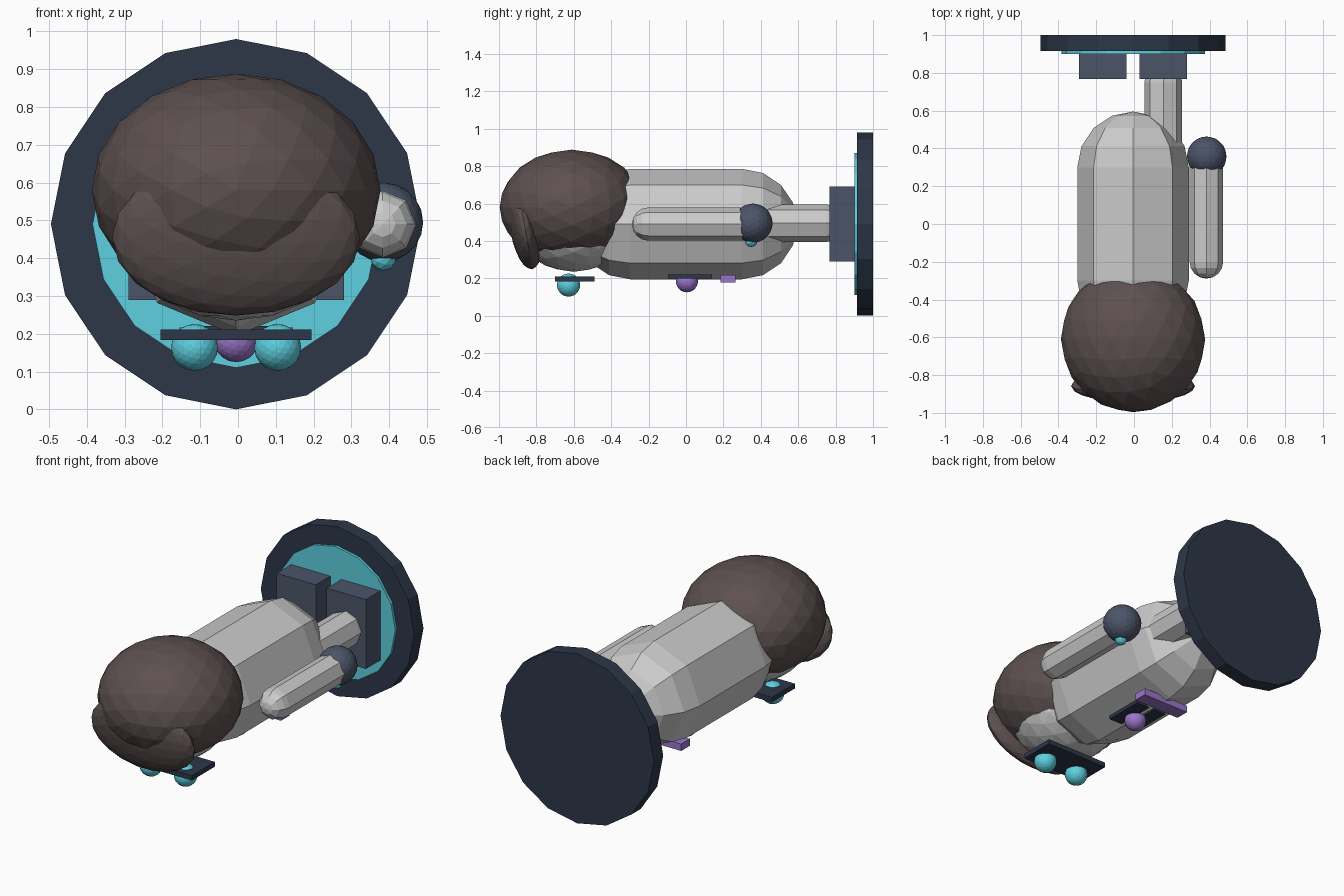
import bpy, bmesh
from math import sin, cos, pi, radians
from mathutils import Matrix

if "Cube" in bpy.data.objects:
    bpy.data.objects.remove(bpy.data.objects["Cube"])

CX, CZ = -0.005, 0.49   # long axis of the lying figure


def material(name, r, g, b):
    m = bpy.data.materials.new(name)
    m.diffuse_color = (r, g, b, 1)
    m.use_nodes = True
    m.node_tree.nodes["Principled BSDF"].inputs["Base Color"].default_value = m.diffuse_color
    return m


DARK = material("dark_navy", 0.026, 0.038, 0.065)
SLATE = material("slate", 0.07, 0.09, 0.14)
CYAN = material("cyan", 0.11, 0.63, 0.74)
BROWN = material("brown", 0.11, 0.08, 0.08)
PURPLE = material("purple", 0.33, 0.18, 0.60)


def finish(name, bm, mat):
    bmesh.ops.recalc_face_normals(bm, faces=bm.faces)
    me = bpy.data.meshes.new(name)
    bm.to_mesh(me)
    bm.free()
    ob = bpy.data.objects.new(name, me)
    bpy.context.collection.objects.link(ob)
    if mat:
        me.materials.append(mat)
    return ob


def box(name, x, y, z, mat):
    """Box from (min, max) ranges."""
    bm = bmesh.new()
    bmesh.ops.create_cube(bm, size=1)
    r = (x, y, z)
    bmesh.ops.scale(bm, vec=[b - a for a, b in r], verts=bm.verts)
    bmesh.ops.translate(bm, vec=[(a + b) / 2 for a, b in r], verts=bm.verts)
    return finish(name, bm, mat)


def ball(name, centre, radii, mat=None, tilt=0, sub=3):
    """Faceted ellipsoid with its pole along y."""
    bm = bmesh.new()
    bmesh.ops.create_icosphere(bm, subdivisions=sub, radius=1)
    m = (Matrix.Translation(centre) @ Matrix.Rotation(tilt, 4, 'X')
         @ Matrix.Diagonal((*radii, 1)) @ Matrix.Rotation(pi / 2, 4, 'X'))
    bmesh.ops.transform(bm, matrix=m, verts=bm.verts)
    return finish(name, bm, mat)


def lathe(name, x, z, profile, sides, mat=None):
    """Profile of (y, radius) turned round a line along y."""
    bm = bmesh.new()
    rings = []
    for y, r in profile:
        rings.append([bm.verts.new((x + r * cos(2 * pi * i / sides), y,
                                    z + r * sin(2 * pi * i / sides)))
                      for i in range(sides)])
    for a, b in zip(rings, rings[1:]):
        for i in range(sides):
            j = (i + 1) % sides
            bm.faces.new((a[i], a[j], b[j], b[i]))
    bm.faces.new(rings[0])
    bm.faces.new(rings[-1])
    bmesh.ops.remove_doubles(bm, verts=bm.verts, dist=1e-5)
    return finish(name, bm, mat)


def capsule(name, x, z, y0, y1, r):
    """Eight-sided capsule; y0 and y1 end the straight part."""
    arc = [i * pi / 8 for i in range(4)] + [pi / 2 - 0.004]
    prof = [(y0 - r * sin(a), r * cos(a)) for a in reversed(arc)]
    prof += [(y1 + r * sin(a), r * cos(a)) for a in arc]
    return lathe(name, x, z, prof, 8)


# Base disc and glowing inset
lathe("base", CX, CZ, [(0.915, 0.49), (1.0, 0.49)], 16, DARK)
lathe("base_glow", CX, CZ, [(0.90, 0.38), (0.93, 0.38)], 16, CYAN)

# Feet and the single leg
for side, s in (("left", -1), ("right", 1)):
    c = CX + s * 0.16
    box(side + "_foot", (c - 0.125, c + 0.125), (0.767, 0.902), (0.29, 0.69), SLATE)
capsule("leg", CX + 0.16, CZ + 0.005, 0.3, 0.75, 0.1)

# Torso
capsule("torso", CX, CZ, -0.3, 0.3, 0.295)

# Arm with hand and palm light
capsule("arm", 0.383, CZ, -0.2, 0.3, 0.089)
ball("hand", (0.385, 0.358, 0.495), (0.105,) * 3, SLATE)
ball("palm_light", (0.385, 0.348, 0.40), (0.034,) * 3, CYAN, sub=2)

# Chest plate, light and bar
box("chest_plate", (CX - 0.1, CX + 0.1), (-0.095, 0.14), (0.20, 0.22), DARK)
ball("chest_light", (CX, 0.005, 0.184), (0.059,) * 3, PURPLE)
box("chest_bar", (CX - 0.15, CX + 0.15), (0.185, 0.265), (0.177, 0.217), PURPLE)

# Head, hair and fringe
ball("head", (CX, -0.60, CZ), (0.31, 0.31, 0.255))
ball("hair", (CX, -0.61, 0.58), (0.382, 0.386, 0.308), BROWN)
ball("fringe", (CX, -0.858, 0.455), (0.328, 0.08, 0.21), BROWN, tilt=radians(10))

# Visor with two eyes
box("visor", (CX - 0.2, CX + 0.2), (-0.70, -0.49), (0.183, 0.211), DARK)
for side, s in (("left", -1), ("right", 1)):
    ball(side + "_eye", (CX + s * 0.11, -0.628, 0.164), (0.062,) * 3, CYAN)
